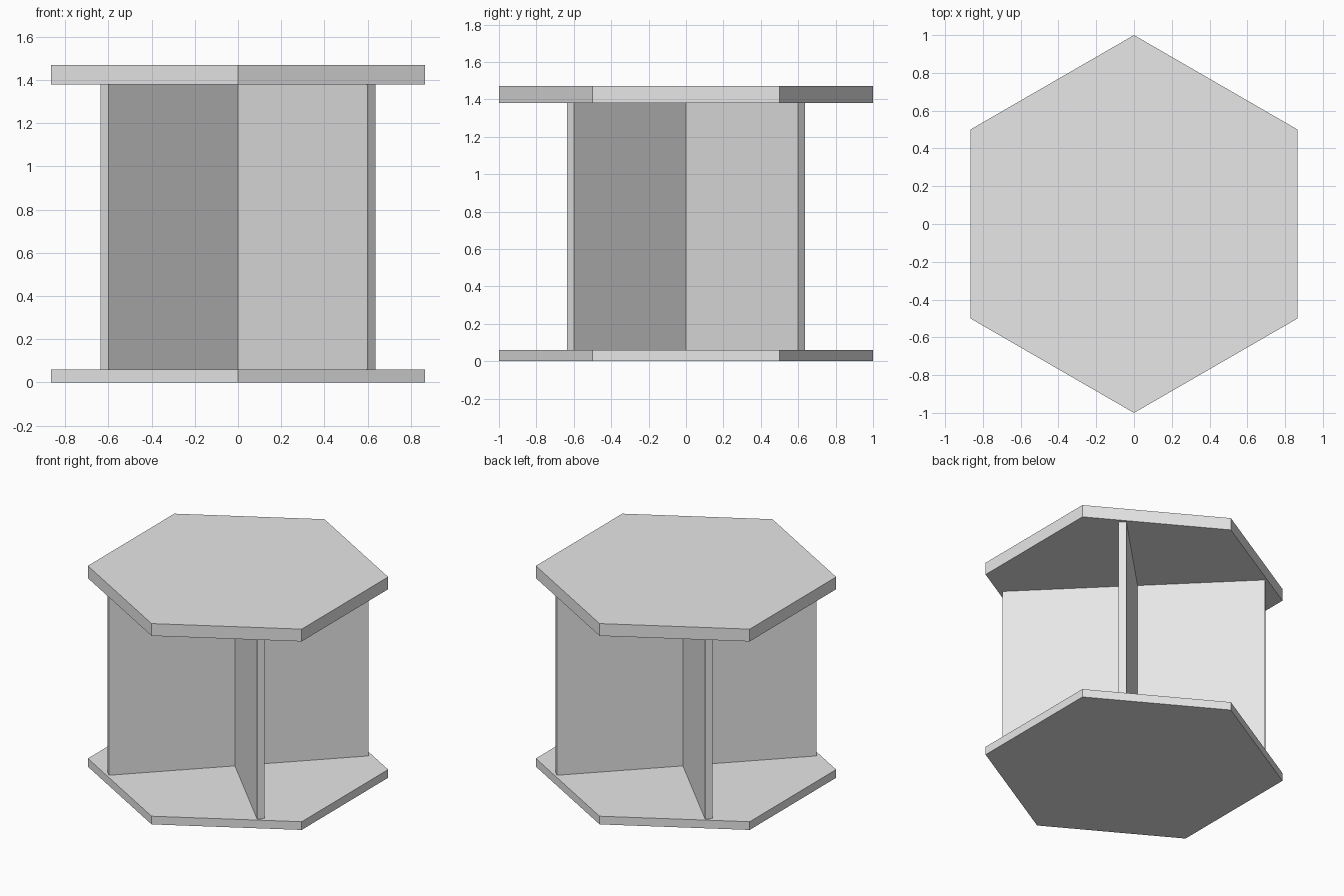
import bpy
import math

cube = bpy.data.objects.get("Cube")
if cube:
    bpy.data.objects.remove(cube, do_unlink=True)

# One plain colour for everything
grey = bpy.data.materials.new("light_grey")
grey.use_nodes = True
grey.diffuse_color = (0.8, 0.8, 0.8, 1)
grey.node_tree.nodes["Principled BSDF"].inputs["Base Color"].default_value = grey.diffuse_color

BASE_TOP = 0.06
LID_BOTTOM = 1.38
LID_TOP = 1.47
PANEL_LENGTH = 1.748
PANEL_THICKNESS = 0.051


def finish(name):
    obj = bpy.context.object
    obj.name = name
    obj.data.materials.append(grey)
    return obj


def hex_plate(name, bottom, top):
    """Six-sided plate with a corner pointing to the front and back."""
    bpy.ops.mesh.primitive_cylinder_add(
        vertices=6, radius=1, depth=top - bottom,
        location=(0, 0, (bottom + top) / 2))
    return finish(name)


def upright_panel(name, angle):
    """Thin wall through the centre, standing between the plates."""
    bpy.ops.mesh.primitive_cube_add(
        size=1, location=(0, 0, (BASE_TOP + LID_BOTTOM) / 2),
        rotation=(0, 0, math.radians(angle)))
    obj = finish(name)
    obj.scale = (PANEL_LENGTH, PANEL_THICKNESS, LID_BOTTOM - BASE_TOP)
    return obj


# Plates
hex_plate("base_plate", 0, BASE_TOP)
hex_plate("top_plate", LID_BOTTOM, LID_TOP)

# Crossed supports on the diagonals
upright_panel("support_panel_a", 45)
upright_panel("support_panel_b", -45)
